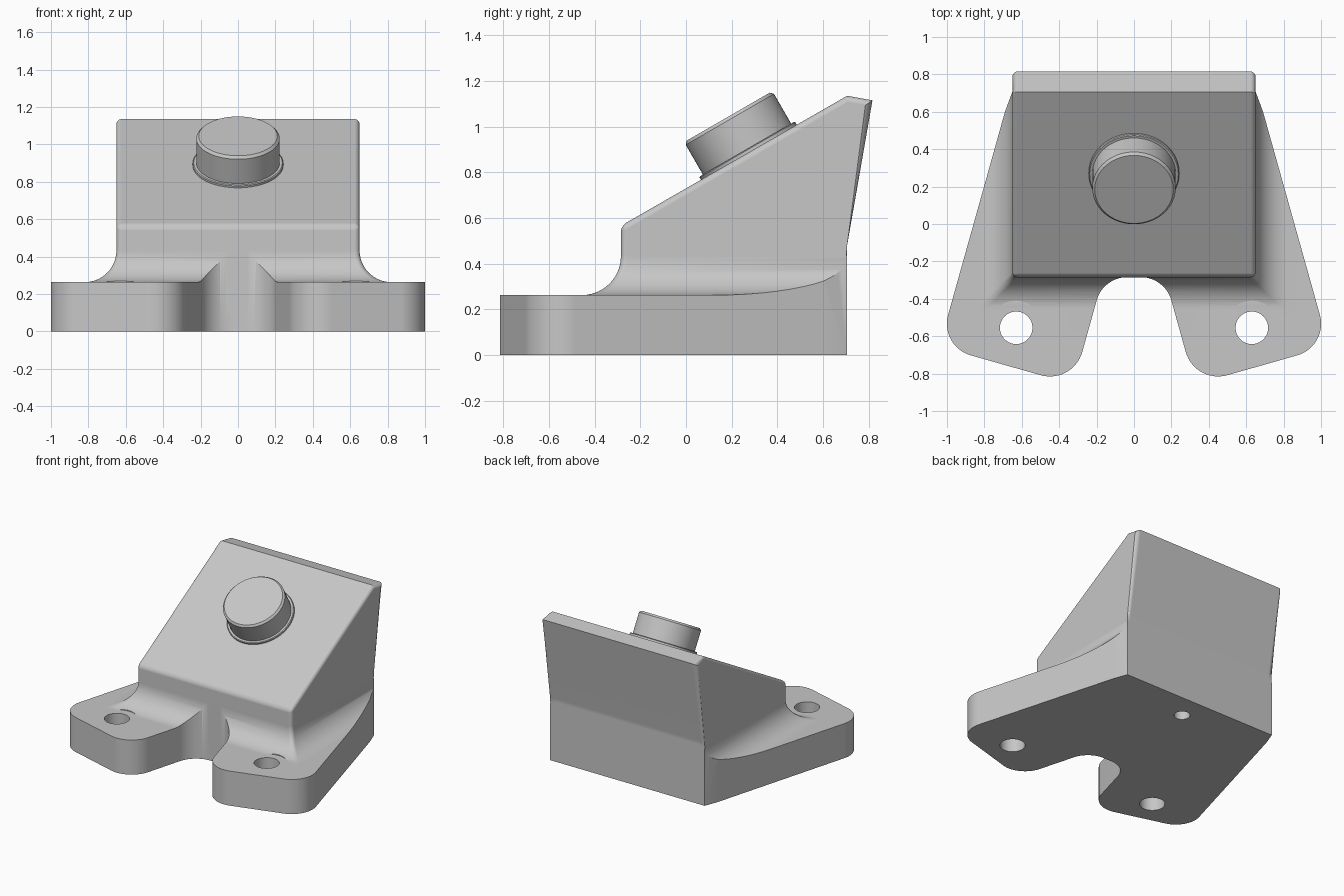
import bpy, bmesh, math
from mathutils import Vector, Matrix

cube = bpy.data.objects.get("Cube")
if cube:
    bpy.data.objects.remove(cube)

grey = bpy.data.materials.new("plain_grey")
grey.use_nodes = True
colour = (0.57, 0.57, 0.57, 1)
grey.diffuse_color = colour
grey.node_tree.nodes["Principled BSDF"].inputs["Base Color"].default_value = colour

BODY_X, FRONT_Y, BACK_Y = 0.65, -0.285, 0.705
PLATE_Z, FILLET, EDGE_R = 0.263, 0.17, 0.027


def make(name, bm):
    bmesh.ops.recalc_face_normals(bm, faces=bm.faces)
    mesh = bpy.data.meshes.new(name)
    bm.to_mesh(mesh)
    bm.free()
    obj = bpy.data.objects.new(name, mesh)
    bpy.context.collection.objects.link(obj)
    mesh.materials.append(grey)
    return obj


def loft(loops):
    """Closed solid through equal-length loops of points."""
    bm = bmesh.new()
    rings = [[bm.verts.new(p) for p in loop] for loop in loops]
    n = len(rings[0])
    for low, high in zip(rings, rings[1:]):
        for i in range(n):
            j = (i + 1) % n
            bm.faces.new((low[i], low[j], high[j], high[i]))
    bm.faces.new(rings[0])
    bm.faces.new(rings[-1])
    return bm


def round_corners(corners, steps=14):
    """2D outline with each (x, y, radius) corner replaced by an arc."""
    out = []
    for i, (x, y, r) in enumerate(corners):
        p = Vector((x, y))
        if r == 0:
            out.append(p)
            continue
        a = (Vector(corners[i - 1][:2]) - p).normalized()
        b = (Vector(corners[(i + 1) % len(corners)][:2]) - p).normalized()
        half = a.angle(b) / 2
        centre = p + (a + b).normalized() * r / math.sin(half)
        start = p + a * r / math.tan(half) - centre
        sweep = start.angle_signed(p + b * r / math.tan(half) - centre)
        for k in range(steps + 1):
            # angle_signed is clockwise-positive
            out.append(centre + Matrix.Rotation(-sweep * k / steps, 2) @ start)
    return out


def at_height(points, z):
    return [(p.x, p.y, z) for p in points]


def lathe(profile, x, y, segments=64):
    """Stack of circles from (radius, z) pairs."""
    turn = [math.tau * i / segments for i in range(segments)]
    return loft([[(x + r * math.cos(t), y + r * math.sin(t), z) for t in turn]
                 for r, z in profile])


def boolean(obj, other, operation):
    mod = obj.modifiers.new(operation.title(), 'BOOLEAN')
    mod.operation, mod.solver, mod.object = operation, 'EXACT', other
    bpy.context.view_layer.objects.active = obj
    bpy.ops.object.modifier_apply(modifier=mod.name)
    bpy.data.objects.remove(other)


# Slab that flares up into the body through a concave fillet
def flare_loop(offset, z):
    x, y = BODY_X + offset, FRONT_Y - offset
    return at_height(round_corners([(-x, 1, 0), (-x, y, EDGE_R), (x, y, EDGE_R),
                                    (x, 1, 0)], 5), z)


loops = [flare_loop(1, 0), flare_loop(1, PLATE_Z)]
for k in range(15):
    a = math.pi / 2 * (1 - k / 14)
    loops.append(flare_loop(FILLET * (1 - math.cos(a)),
                            PLATE_Z + FILLET * (1 - math.sin(a))))
loops.append(flare_loop(-0.05, PLATE_Z + FILLET + 0.02))
housing = make("mounting_housing", loft(loops))

# Trim the slab to the two-footed plate outline
right = [(0.651, BACK_Y, 0), (0.69, 0.6, 0), (1.041, -0.654, 0.175),
         (0.325, -0.858, 0.18), (0.165, FRONT_Y + 0.001, 0.17)]
outline = round_corners(right + [(-x, y, r) for x, y, r in reversed(right)])
boolean(housing, make("outline_cutter", loft([at_height(outline, -0.2),
                                              at_height(outline, 0.8)])), 'INTERSECT')

# Wedge body with softened side and front edges
profile = [(FRONT_Y, 0.1), (FRONT_Y, 0.566), (BACK_Y, 1.135), (0.816, 1.115),
           (BACK_Y, 0.48), (BACK_Y, 0.1)]
bm = loft([[(x, y, z) for y, z in profile] for x in (-BODY_X, BODY_X)])
soft = []
for e in bm.edges:
    a, b = (v.co for v in e.verts)
    along_x = abs(a.x - b.x) > 0.1
    front_lip = along_x and abs(a.z - 0.566) < 0.01
    if front_lip or (not along_x and max(a.z, b.z) > 0.2):
        soft.append(e)
bmesh.ops.bevel(bm, geom=soft, offset=EDGE_R, segments=5, profile=0.5, affect='EDGES')
boolean(housing, make("wedge_body", bm), 'UNION')

# Bolt holes with spot faces, and a blind hole underneath
for side in (-1, 1):
    x, y = side * 0.63, -0.555
    boolean(housing, make("hole_cutter", lathe([(0.087, -0.1), (0.087, 0.5)], x, y)),
            'DIFFERENCE')
    boolean(housing, make("spot_cutter", lathe([(0.145, PLATE_Z + 0.001), (0.145, 0.5)], x, y)),
            'DIFFERENCE')
boolean(housing, make("blind_cutter", lathe([(0.055, -0.1), (0.055, 0.35)], 0, 0.515)),
        'DIFFERENCE')

# Push button and its collar, square to the sloping face
tilt = Matrix.Translation((0, 0.275, 0.888)) @ Matrix.Rotation(math.radians(30), 4, 'X')
button = make("button", lathe([(0.223, -0.05), (0.223, 0.166), (0.21, 0.18)], 0, 0))
collar = make("button_collar", lathe([(0.242, -0.05), (0.242, 0.012), (0.237, 0.016)], 0, 0))
for obj in (button, collar):
    obj.matrix_world = tilt

# Smooth curves, crisp edges, flat large faces
bpy.ops.object.select_all(action='DESELECT')
for obj in (housing, button, collar):
    obj.select_set(True)
bpy.context.view_layer.objects.active = housing
bpy.ops.object.shade_smooth_by_angle(angle=math.radians(28))
weighted = housing.modifiers.new("Weighted Normals", 'WEIGHTED_NORMAL')
weighted.keep_sharp = True
